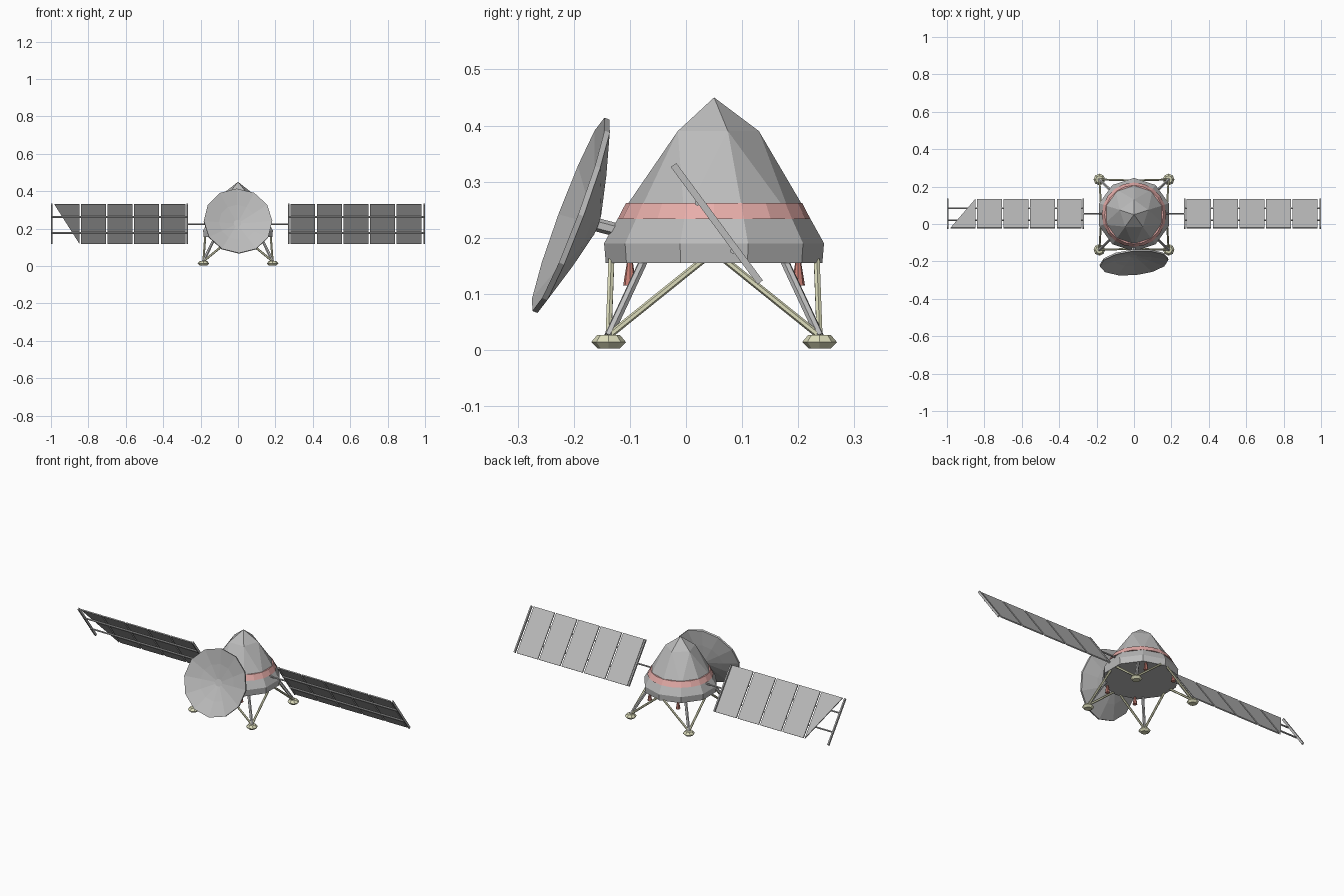
import bpy, bmesh, math
from mathutils import Vector, Matrix

cube = bpy.data.objects.get("Cube")
if cube:
    bpy.data.objects.remove(cube)


def material(name, rgb):
    m = bpy.data.materials.new(name)
    m.use_nodes = True
    m.diffuse_color = (*rgb, 1)
    m.node_tree.nodes["Principled BSDF"].inputs["Base Color"].default_value = (*rgb, 1)
    return m


GREY = material("hull grey", (0.5, 0.5, 0.5))
PINK = material("band pink", (0.8, 0.42, 0.4))
RED = material("nozzle red", (0.6, 0.22, 0.18))
BEIGE = material("leg beige", (0.72, 0.72, 0.5))


def finish(bm, name, mat, matrix=None):
    bmesh.ops.recalc_face_normals(bm, faces=bm.faces)
    if matrix:
        bm.transform(matrix)
    mesh = bpy.data.meshes.new(name)
    bm.to_mesh(mesh)
    bm.free()
    mesh.materials.append(mat)
    ob = bpy.data.objects.new(name, mesh)
    bpy.context.collection.objects.link(ob)
    return ob


def ring(n, r, z):
    """Points of a regular polygon with one corner toward +y."""
    return [Vector((r * math.sin(math.tau * i / n), r * math.cos(math.tau * i / n), z))
            for i in range(n)]


def lathe(name, mat, profile, n, matrix, closed=False):
    """Join polygon rings given as (radius, height) pairs."""
    bm = bmesh.new()
    rings = [[bm.verts.new(p) for p in ring(n, r, z)] for r, z in profile]
    pairs = list(zip(rings, rings[1:]))
    if closed:
        pairs.append((rings[-1], rings[0]))
    for a, b in pairs:
        for i in range(n):
            bm.faces.new((a[i], a[(i + 1) % n], b[(i + 1) % n], b[i]))
    if not closed:
        bm.faces.new(rings[0])
        bm.faces.new(rings[-1])
    return finish(bm, name, mat, matrix)


def strut(name, mat, a, b, r, r2=None, n=6):
    a, b = Vector(a), Vector(b)
    turn = (b - a).to_track_quat("Z", "Y").to_matrix().to_4x4()
    return lathe(name, mat, [(r, 0), (r2 or r, (b - a).length)], n,
                 Matrix.Translation(a) @ turn)


def prism(name, mat, outline, depth, matrix):
    """Extrude a flat outline evenly about its own plane."""
    bm = bmesh.new()
    low = [bm.verts.new((x, y, -depth / 2)) for x, y in outline]
    face = bm.faces.new(low)
    out = bmesh.ops.extrude_face_region(bm, geom=[face])["geom"]
    bmesh.ops.translate(bm, vec=(0, 0, depth),
                        verts=[v for v in out if isinstance(v, bmesh.types.BMVert)])
    return finish(bm, name, mat, matrix)


CENTRE = Matrix.Translation((0, 0.05, 0))

# Faceted capsule: ten-sided skirt narrowing to a five-sided crown and a point
bm = bmesh.new()
points = ring(10, 0.193, 0.155) + ring(10, 0.196, 0.19) + ring(10, 0.171, 0.235)
points += ring(5, 0.08, 0.39) + [Vector((0, 0, 0.45))]
for p in points:
    bm.verts.new(p)
bmesh.ops.convex_hull(bm, input=bm.verts)
bmesh.ops.dissolve_limit(bm, angle_limit=0.02, verts=bm.verts, edges=bm.edges)
finish(bm, "capsule", GREY, CENTRE)

# Coloured band around the capsule
lathe("band", PINK, [(0.172, 0.233), (0.157, 0.262), (0.14, 0.262), (0.15, 0.233)],
      20, CENTRE, closed=True)

# Dish: shallow cone, hollow in front, on a short arm
normal = Vector((0.09, -0.93, 0.35)).normalized()
hub = Vector((0, -0.205, 0.24))
dish_turn = Matrix.Translation(hub) @ normal.to_track_quat("Z", "Y").to_matrix().to_4x4()
lathe("dish", GREY, [(0.02, -0.05), (0.1, -0.03), (0.184, -0.005), (0.184, 0.005),
                     (0.1, -0.018), (0.02, -0.035)], 12, dish_turn)
strut("dish_arm", GREY, hub - normal * 0.045, (0, -0.09, 0.205), 0.012)

# Legs: foot pad, two beige braces along the sides, one grey main leg, one nozzle
for sx in (-1, 1):
    for sy in (-1, 1):
        side = ("right" if sx < 0 else "left") + ("_front" if sy < 0 else "_back")
        foot = Vector((sx * 0.185, 0.05 + sy * 0.188, 0))
        lathe(side + "_foot", BEIGE, [(0.02, 0.003), (0.031, 0.014), (0.02, 0.027)], 8,
              Matrix.Translation(foot))
        top = foot + Vector((0, 0, 0.025))
        strut(side + "_side_brace", BEIGE, top, (sx * 0.175, 0.05 + sy * 0.02, 0.16), 0.006)
        strut(side + "_end_brace", BEIGE, top, (sx * 0.02, 0.05 + sy * 0.183, 0.16), 0.006)
        strut(side + "_main_leg", GREY, top, (sx * 0.12, 0.05 + sy * 0.125, 0.16), 0.008)
        strut(side + "_nozzle", RED, (sx * 0.09, 0.05 + sy * 0.15, 0.115),
              (sx * 0.09, 0.05 + sy * 0.15, 0.158), 0.012, 0.005, 8)

# Solar wings: local x runs outward, local y up the slope, local z out of the top face
slope = Vector((0, -0.155, 0.21)).normalized()
up = Vector((1, 0, 0)).cross(slope)
if up.z < 0:
    up = -up
HALF = 0.13
STEP, WIDTH, START = 0.142, 0.133, 0.28
for sx, side in ((-1, "right"), (1, "left")):
    wing = Matrix((Vector((sx, 0, 0)), slope, up)).transposed().to_4x4()
    wing.translation = (0, 0.055, 0.225)
    for i in range(5):
        x0 = START + i * STEP
        x1 = x0 + WIDTH
        outline = [(x0, -HALF), (x1, -HALF), (x1, HALF), (x0, HALF)]
        if sx < 0 and i == 4:
            outline = [(x0, -HALF), (x1, HALF), (x0, HALF)]  # broken outer panel
        prism(f"{side}_panel_{i + 1}", GREY, outline, 0.006, wing)
    for x in (0.272, 0.996):
        prism(side + "_end_bar", GREY, [(x - 0.004, -HALF), (x + 0.004, -HALF),
              (x + 0.004, HALF), (x - 0.004, HALF)], 0.012, wing)
    for y in (-0.056, 0.05):
        strut(side + "_rail", GREY, wing @ Vector((0.272, y, -0.006)),
              wing @ Vector((0.996, y, -0.006)), 0.005)
    strut(side + "_wing_arm", GREY, (sx * 0.14, 0.055, 0.223), (sx * 0.272, 0.055, 0.223), 0.005)
